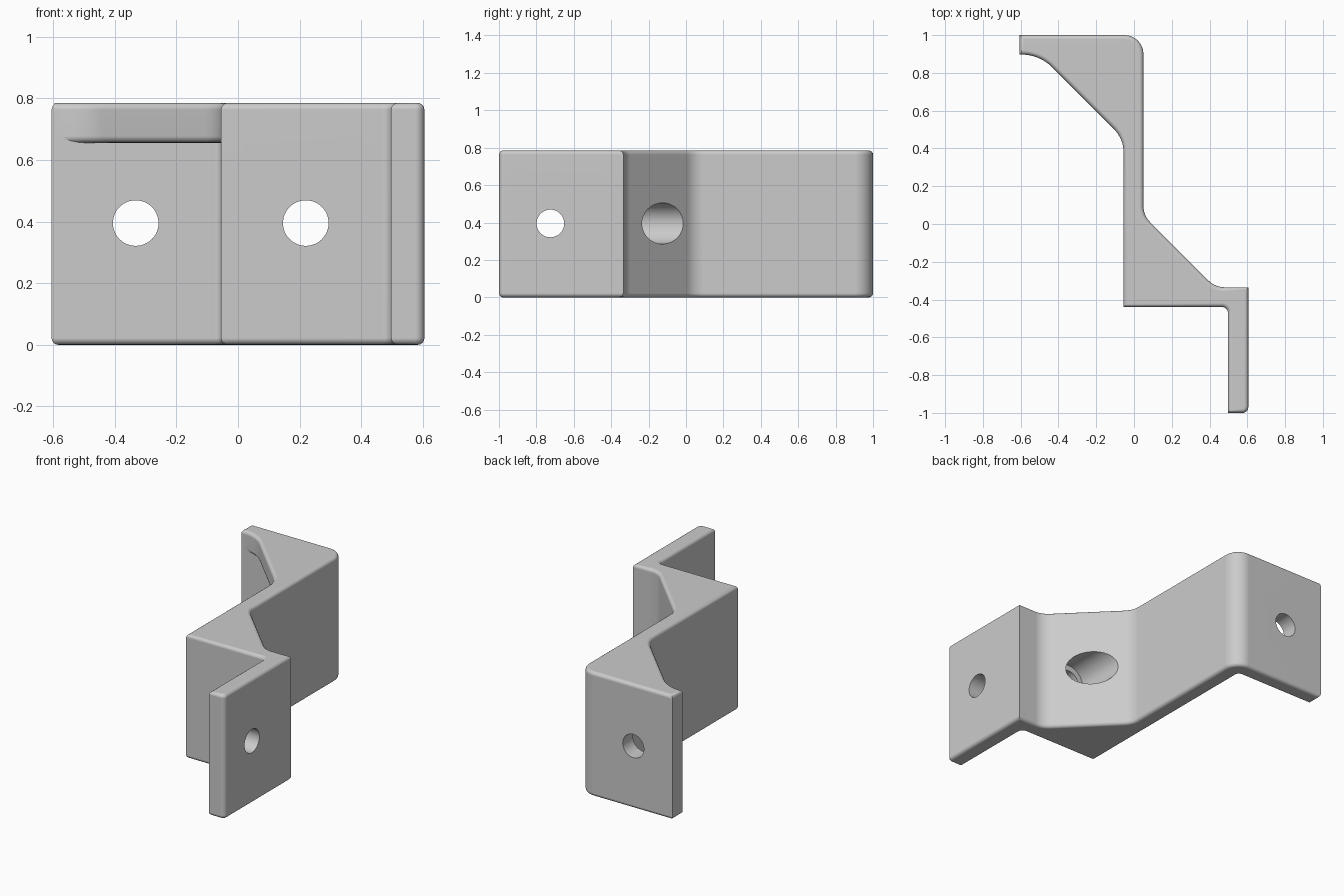
import bpy, bmesh, math
from mathutils import Vector

if "Cube" in bpy.data.objects:
    bpy.data.objects.remove(bpy.data.objects["Cube"])

H, MID, ROUND = 0.785, 0.395, 0.022

grey = bpy.data.materials.new("plain grey")
grey.diffuse_color = (0.6, 0.6, 0.6, 1)
grey.use_nodes = True
grey.node_tree.nodes["Principled BSDF"].inputs["Base Color"].default_value = grey.diffuse_color


def fillet(corners, steps=8):
    """Replace each (x, y, radius) corner with an arc of that radius."""
    out, n = [], len(corners)
    for i, (x, y, r) in enumerate(corners):
        p = Vector((x, y))
        if r == 0:
            out.append(p)
            continue
        a = (Vector(corners[i - 1][:2]) - p).normalized()
        b = (Vector(corners[(i + 1) % n][:2]) - p).normalized()
        half = a.angle(b) / 2
        centre = p + (a + b).normalized() * (r / math.sin(half))
        t = r / math.tan(half)
        u, v = p + a * t - centre, p + b * t - centre
        sweep = u.angle(v)
        for k in range(steps + 1):
            f = k / steps
            out.append(centre + (u * math.sin((1 - f) * sweep)
                                 + v * math.sin(f * sweep)) / math.sin(sweep))
    return out


def prism(name, corners, z0, z1):
    """Extrude a filleted outline and round its upper and lower rims."""
    bm = bmesh.new()
    base = bm.faces.new([bm.verts.new((p.x, p.y, z0)) for p in fillet(corners)])
    ext = bmesh.ops.extrude_face_region(bm, geom=[base])
    top = [g for g in ext["geom"] if isinstance(g, bmesh.types.BMVert)]
    bmesh.ops.translate(bm, verts=top, vec=(0, 0, z1 - z0))
    bmesh.ops.recalc_face_normals(bm, faces=bm.faces)
    rims = [e for e in bm.edges if abs(e.verts[0].co.z - e.verts[1].co.z) < 1e-5]
    bmesh.ops.bevel(bm, geom=rims, offset=ROUND, segments=4, profile=0.5,
                    affect='EDGES', clamp_overlap=False)
    mesh = bpy.data.meshes.new(name)
    bm.to_mesh(mesh)
    bm.free()
    mesh.materials.append(grey)
    ob = bpy.data.objects.new(name, mesh)
    bpy.context.collection.objects.link(ob)
    return ob


def boolean(target, tool, operation):
    mod = target.modifiers.new(tool.name, 'BOOLEAN')
    mod.object, mod.operation, mod.solver = tool, operation, 'EXACT'
    bpy.context.view_layer.objects.active = target
    bpy.ops.object.modifier_apply(modifier=mod.name)
    bpy.data.objects.remove(tool)


def drill(target, centre, radius, depth, axis):
    rot = (math.pi / 2, 0, 0) if axis == 'Y' else (0, math.pi / 2, 0)
    bpy.ops.mesh.primitive_cylinder_add(vertices=48, radius=radius, depth=depth,
                                        location=centre, rotation=rot)
    tool = bpy.context.object
    tool.name = "drill"
    tool.hide_render = True
    tool.data.materials.append(grey)
    boolean(target, tool, 'DIFFERENCE')


# Stepped bracket: back flange, long web with solid wedge, front flange
bracket = prism("stepped_bracket", [
    (-0.605, 1, 0), (-0.605, 0.897, 0), (-0.055, 0.897, 0.02), (-0.055, -0.44, 0),
    (0.497, -0.44, 0.03), (0.497, -1, 0), (0.605, -1, 0.03), (0.605, -0.335, 0),
    (0.43, -0.335, 0.12), (0.05, 0.045, 0.12), (0.05, 1, 0.1)], 0, H)

# Upper corner gusset between back flange and web
gusset = prism("corner_gusset", [
    (-0.60, 0.95, 0), (-0.60, 0.897, 0), (-0.50, 0.897, 0.23), (-0.055, 0.452, 0.18),
    (-0.055, 0.36, 0), (-0.002, 0.36, 0), (-0.002, 0.95, 0)], 0.655, H)
boolean(bracket, gusset, 'UNION')

# Mounting holes and the counterbore in the wedge
drill(bracket, (-0.332, 0.95, MID), 0.074, 0.3, 'Y')
drill(bracket, (0.22, -0.3, MID), 0.074, 0.6, 'Y')
drill(bracket, (0.22, -0.04, MID), 0.11, 0.6, 'Y')
drill(bracket, (0.55, -0.725, MID), 0.074, 0.3, 'X')

# Smooth rounds, crisp hole rims
bpy.ops.object.select_all(action='DESELECT')
bracket.select_set(True)
bpy.context.view_layer.objects.active = bracket
bpy.ops.object.shade_smooth_by_angle(angle=math.radians(30))
weighted = bracket.modifiers.new("flat_face_shading", 'WEIGHTED_NORMAL')
weighted.keep_sharp = True
